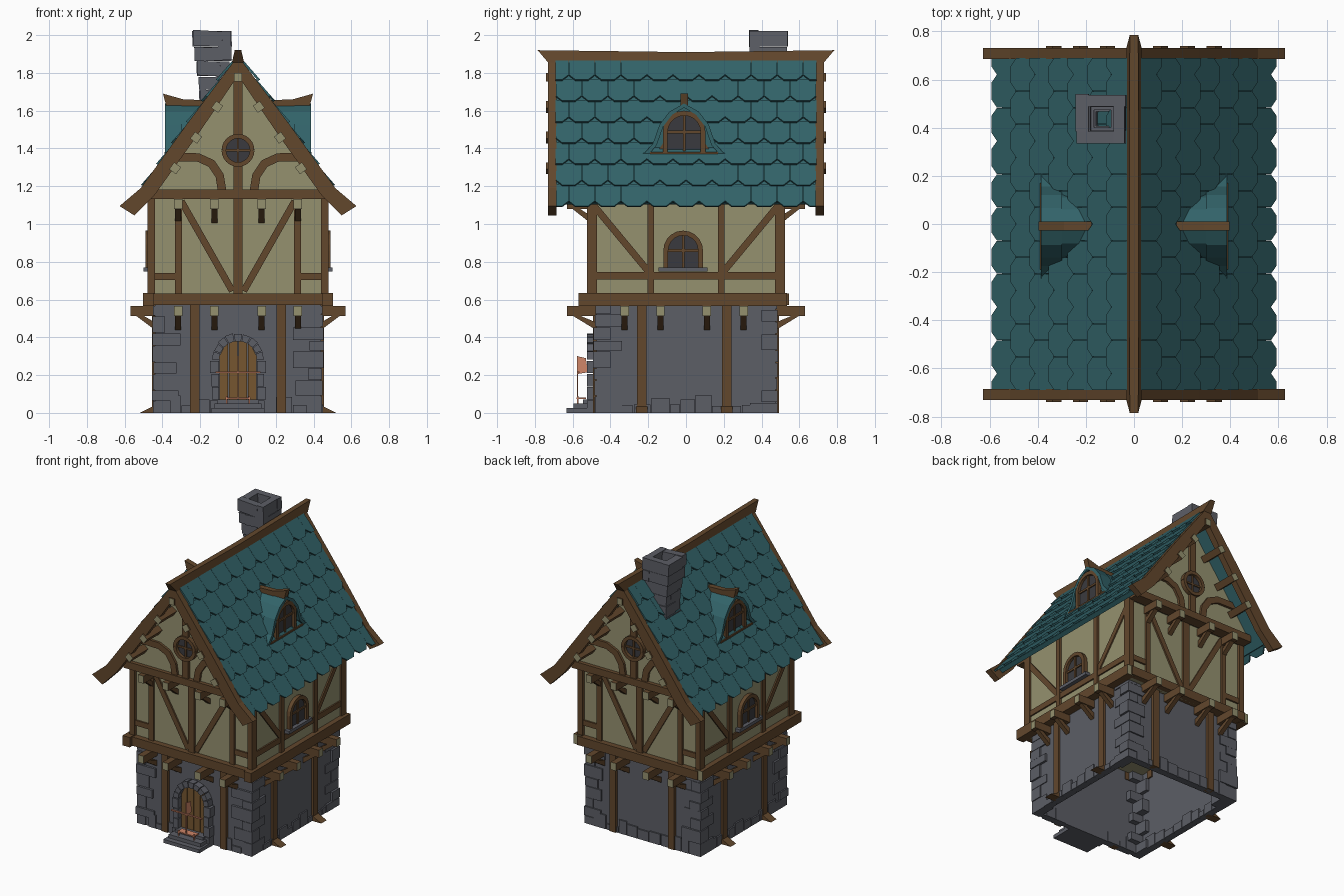
import bpy, bmesh, math, random
from mathutils import Vector, Matrix

random.seed(4)
cube = bpy.data.objects.get("Cube")
if cube:
    bpy.data.objects.remove(cube)


def material(name, rgb):
    lin = [((c / 255 + 0.055) / 1.055) ** 2.4 for c in rgb] + [1]
    m = bpy.data.materials.new(name)
    m.use_nodes = True
    m.diffuse_color = lin
    m.node_tree.nodes["Principled BSDF"].inputs["Base Color"].default_value = lin
    return m


WOOD = material("timber brown", (98, 71, 44))
PLASTER = material("cream plaster", (149, 145, 111))
STONE = material("grey stone", (92, 94, 102))
TEAL = material("teal shingle", (50, 99, 105))
GLASS = material("dark glass", (58, 58, 62))
DOOR = material("door wood", (118, 86, 48))
COPPER = material("copper", (208, 134, 104))


def end(s):   # facade facing -y or +y
    return lambda u, v, d: (u, s * d, v)


def side(s):  # facade facing +x or -x
    return lambda u, v, d: (s * d, u, v)


def profile(place):  # outline given as depth and height, extruded sideways
    return lambda d, v, u: place(u, v, d)


class Part:
    def __init__(self, name, *mats):
        self.name, self.mats, self.bm = name, mats, bmesh.new()

    def prism(self, pts, place, d0, d1, cap=0):
        rings = [[self.bm.verts.new(place(u, v, d)) for u, v in pts] for d in (d0, d1)]
        self.bm.faces.new(rings[0][::-1])
        self.bm.faces.new(rings[1]).material_index = cap
        for i in range(len(pts)):
            j = (i + 1) % len(pts)
            self.bm.faces.new((rings[0][i], rings[0][j], rings[1][j], rings[1][i]))

    def rect(self, place, u0, u1, v0, v1, d0, d1, cap=0):
        self.prism([(u0, v0), (u1, v0), (u1, v1), (u0, v1)], place, d0, d1, cap)

    def ribbon(self, path, width, place, d0, d1):
        left, right = [], []
        for i, p in enumerate(path):
            a, b = path[max(i - 1, 0)], path[min(i + 1, len(path) - 1)]
            t = Vector((b[0] - a[0], b[1] - a[1])).normalized() * width / 2
            left.append((p[0] - t.y, p[1] + t.x))
            right.append((p[0] + t.y, p[1] - t.x))
        self.prism(left + right[::-1], place, d0, d1)

    def finish(self):
        bmesh.ops.recalc_face_normals(self.bm, faces=self.bm.faces)
        mesh = bpy.data.meshes.new(self.name)
        self.bm.to_mesh(mesh)
        self.bm.free()
        for m in self.mats:
            mesh.materials.append(m)
        ob = bpy.data.objects.new(self.name, mesh)
        bpy.context.collection.objects.link(ob)


def arc(cu, cv, r, a0, a1, n=10):
    angles = [math.radians(a0 + (a1 - a0) * i / n) for i in range(n + 1)]
    return [(cu + r * math.cos(a), cv + r * math.sin(a)) for a in angles]


def arch(u, z0, spring, r):
    return [(u + r, z0)] + arc(u, spring, r, 0, 180) + [(u - r, z0)]


ENDS, SIDES = [end(-1), end(1)], [side(1), side(-1)]

# Ground floor walls, open underneath
walls = Part("ground_walls", STONE)
for p in ENDS:
    walls.rect(p, -0.44, 0.44, 0, 0.57, 0.44, 0.475)
for p in SIDES:
    walls.rect(p, -0.44, 0.44, 0, 0.57, 0.41, 0.44)
walls.finish()

# Corner stones and stones along the foot of the walls
quoins = Part("corner_stones", STONE)
for sx in (-1, 1):
    for sy in (-1, 1):
        z, k = 0, 0
        while z < 0.55:
            h = min(random.uniform(0.055, 0.095), 0.57 - z)
            lx, ly = (0.14, 0.08) if k % 2 else (0.08, 0.14)
            lx += random.uniform(-0.02, 0.02)
            ox, oy = random.uniform(0.445, 0.456), random.uniform(0.479, 0.492)
            place = lambda u, v, d: (sx * u, sy * v, d)
            quoins.rect(place, 0.45 - lx, ox, 0.48 - ly, oy, z, z + h - 0.004)
            z, k = z + h, k + 1
quoins.finish()
base = Part("base_stones", STONE)
for place, wall in zip(ENDS + SIDES, (0.475, 0.475, 0.44, 0.44)):
    u = -0.36
    while u < 0.36:
        w = random.uniform(0.05, 0.1)
        if place is not ENDS[0] or abs(u + w / 2) > 0.18:
            base.rect(place, u, u + w - 0.005, 0, random.uniform(0.035, 0.1), wall - 0.04, wall + 0.01)
        u += w
base.finish()

# Ground floor posts and their feet
posts = Part("ground_posts", WOOD)
for p in ENDS:
    for u in (-0.228, 0.228):
        posts.rect(p, u - 0.025, u + 0.025, 0, 0.57, 0.45, 0.493)
for p in SIDES:
    for u in (-0.235, 0.215):
        posts.rect(p, u - 0.025, u + 0.025, 0, 0.57, 0.42, 0.455)
        posts.prism([(0.44, 0), (0.52, 0), (0.45, 0.035)], profile(p), u - 0.03, u + 0.03)
posts.finish()

# Jetty joists with pale ends and braces
joists = Part("jetty_joists", WOOD, PLASTER)


def joist(p, u, wall, reach, top):
    joists.rect(p, u - 0.022, u + 0.022, top - 0.053, top, wall - 0.04, reach, 1)
    z, d = top - 0.053, reach - 0.03
    joists.prism([(wall, z - 0.075), (wall, z - 0.035), (d - 0.04, z), (d, z)], profile(p), u - 0.016, u + 0.016)


for p in ENDS:
    for u in (-0.317, -0.125, 0.125, 0.317):
        joist(p, u, 0.475, 0.63, 0.567)
        joist(p, u, 0.505, 0.63, 1.132)
for p in SIDES:
    for u in (-0.325, -0.135, 0.11, 0.305):
        joist(p, u, 0.44, 0.57, 0.567)
joists.finish()

# Upper floor and gable body
body = Part("upper_walls", PLASTER)
body.rect(end(1), -0.465, 0.465, 0.57, 1.15, -0.505, 0.505)
body.prism([(-0.46, 1.14), (0.46, 1.14), (0.46, 1.2), (0, 1.82), (-0.46, 1.2)], end(1), -0.57, 0.57)
body.finish()

# Timber frame
frame = Part("timber_frame", WOOD, PLASTER)
for p in ENDS:
    frame.rect(p, -0.47, 0.47, 0.57, 0.632, 0.47, 0.545)
    frame.rect(p, -0.475, 0.475, 1.132, 1.182, 0.52, 0.597)
    frame.rect(p, -0.024, 0.024, 0.63, 1.135, 0.49, 0.522)
    frame.rect(p, -0.024, 0.024, 1.18, 1.31, 0.56, 0.59)
    frame.rect(p, -0.024, 0.024, 1.47, 1.8, 0.56, 0.59)
    for s in (-1, 1):
        frame.rect(p, s * 0.315 - 0.018, s * 0.315 + 0.018, 0.63, 1.135, 0.49, 0.52)
        frame.rect(p, s * 0.33, s * 0.45, 0.703, 0.74, 0.49, 0.517)
        frame.ribbon([(s * 0.3, 1.12), (s * 0.03, 0.645)], 0.036, p, 0.49, 0.516)
        frame.ribbon([(s * u, v) for u, v in ((0.085, 1.18), (0.097, 1.255), (0.14, 1.32),
                                            (0.21, 1.352), (0.35, 1.355))], 0.045, p, 0.56, 0.587)
        frame.rect(p, s * 0.44, s * 0.478, 0.63, 1.15, 0.47, 0.525)
for p in SIDES:
    frame.rect(profile(p), 0.445, 0.502, 0.567, 0.636, -0.57, 0.535, 1)
    frame.rect(p, -0.5, 0.5, 0.705, 0.745, 0.455, 0.475)
    for u in (-0.187, 0.187):
        frame.rect(p, u - 0.018, u + 0.018, 0.63, 1.18, 0.455, 0.48)
    for s in (-1, 1):
        frame.ribbon([(s * 0.49, 1.1), (s * 0.2, 0.75)], 0.036, p, 0.455, 0.474)
frame.finish()

# Roof deck and overlapping shingles
TOP, EAVE = Vector((0.01, 1.875)), Vector((0.565, 1.095))
run = (EAVE - TOP).normalized()
ROWS, W, H = 7, 0.138, (EAVE - TOP).length / 7
roof = Part("shingle_roof", TEAL)
for sx in (-1, 1):
    def slope(u, s, n, tilt=0.0, s0=0.0):
        n += tilt * (s - s0)
        return (sx * (TOP.x + run.x * s - run.y * n), u, TOP.y + run.y * s + run.x * n)

    roof.rect(slope, -0.69, 0.69, 0, ROWS * H - 0.03, -0.03, 0)
    for r in range(ROWS):
        s0, s1 = r * H, (r + 1) * H + 0.015
        place = lambda u, s, n: slope(u, s, n, 0.1, s0)
        for k in range(-6, 7):
            c = (k + 0.5 * (r % 2)) * W
            if abs(c) > 0.74:
                continue
            tile = [(-0.5, s0), (0.5, s0), (0.5, s1 - 0.035), (0.25, s1), (-0.25, s1), (-0.5, s1 - 0.035)]
            pts = [(max(-0.69, min(0.69, c + u * W * 0.99)), s) for u, s in tile]
            if abs(c) > 0.66:  # half tile at the verge
                e = math.copysign(0.69, c)
                b = c - math.copysign(W / 2, c)
                pts = [(b, s0), (e, s0), (e, s1), ((b + e) / 2, s1), (b, s1 - 0.035)]
            roof.prism(pts, place, -0.004, 0.008)
roof.finish()

# Bargeboards, purlin ends and ridge beam
barge = Part("bargeboards", WOOD)
board = [(0, 1.89), (0.27, 1.53), (0.515, 1.19), (0.627, 1.095), (0.548, 1.045), (0.44, 1.155), (0.215, 1.47), (0, 1.785)]
purlins = Part("purlins", WOOD, PLASTER)
for p in ENDS:
    for s in (-1, 1):
        barge.prism([(s * u, v) for u, v in board], p, 0.685, 0.73)
        for u, v in ((0.11, 1.62), (0.222, 1.457), (0.333, 1.295)):
            purlins.prism(arc(s * u, v, 0.032, 45 - s * 54, 315 - s * 54, 3), p, 0.5, 0.74, 1)
    purlins.rect(p, -0.02, 0.02, 1.755, 1.8, 0.5, 0.74, 1)
barge.finish()
purlins.finish()
ridge = Part("ridge_beam", WOOD)
for s in (-1, 1):
    ridge.prism([(0, 1.855), (0.73, 1.855), (0.785, 1.92), (0, 1.91)], lambda d, v, u:
                (u * (1 - (v - 1.855) * 7), s * d, v), -0.032, 0.032)
ridge.finish()

# Windows
win = Part("window_frames", WOOD)
glass = Part("window_glass", GLASS)
sills = Part("window_sills", STONE)


def window(p, u, z0, spring, r, d):
    glass.prism(arch(u, z0, spring, r), p, d - 0.02, d + 0.006)
    win.ribbon(arch(u, z0, spring, r), 0.026, p, d - 0.02, d + 0.024)
    win.rect(p, u - 0.007, u + 0.007, z0, spring + r, d, d + 0.014)
    win.rect(p, u - r, u + r, spring - 0.007, spring + 0.007, d, d + 0.014)


for p in SIDES:
    window(p, -0.015, 0.765, 0.86, 0.092, 0.467)
    sills.rect(p, -0.145, 0.115, 0.748, 0.77, 0.46, 0.5)
    window(p, -0.01, 1.375, 1.487, 0.1, 0.362)
    win.prism([(-0.2, 1.357), (0.18, 1.357), (0.13, 1.385), (0.1, 1.43), (-0.12, 1.43), (-0.15, 1.385)], p, 0.34, 0.366)
    win.rect(p, -0.19, 0.17, 1.357, 1.38, 0.34, 0.39)
for p in ENDS:
    glass.prism(arc(0, 1.39, 0.07, 0, 350, 23), p, 0.56, 0.578)
    for a in (0, 180):
        win.ribbon(arc(0, 1.39, 0.075, a, a + 180, 12), 0.024, p, 0.56, 0.6)
    win.rect(p, -0.006, 0.006, 1.32, 1.46, 0.57, 0.586)
    win.rect(p, -0.07, 0.07, 1.384, 1.396, 0.57, 0.586)
for part in (win, glass, sills):
    part.finish()

# Bell-shaped dormer hoods
hood = Part("dormer_hoods", TEAL)
caps = Part("dormer_ridges", WOOD)
half = [(0.265, 1.352), (0.2, 1.378), (0.155, 1.43), (0.12, 1.53), (0.07, 1.595), (0.0, 1.635)]
bell = half + [(-u, v) for u, v in half[-2::-1]]
for p in SIDES:
    shifted = [(u - 0.01, v) for u, v in bell]
    hood.prism(shifted, p, 0.1, 0.36)
    hood.ribbon([(u, v - 0.008) for u, v in shifted], 0.022, p, 0.3, 0.387)
    caps.prism([(0.16, 1.62), (0.16, 1.655), (0.29, 1.66), (0.397, 1.69), (0.38, 1.625)], profile(p), -0.028, 0.01)
hood.finish()
caps.finish()

# Leaning hollow chimney
chimney = Part("chimney", STONE)
z = 1.54
for k, h in enumerate((0.09, 0.08, 0.07, 0.08, 0.075, 0.085)):
    r = (0.085, 0.078, 0.08, 0.086, 0.098, 0.102)[k]
    for q in range(4):
        j = random.uniform(-0.005, 0.005)
        turn = Matrix.Rotation(q * math.pi / 2, 3, "Z")
        place = lambda u, v, d: Vector((-0.118 - (d - 1.54) * 0.04, 0.437, 0)) + turn @ Vector(
            (u if k % 2 else -u, v, d - u * 0.06 * (q == 0)))
        chimney.rect(place, -r, r - 0.05, -r + j, -r + 0.05, z, z + h - 0.003)
    z += h + 0.001
chimney.finish()

# Plank door, stone surround and steps
front = ENDS[0]
door = Part("plank_door", DOOR)
for k in range(4):
    u0 = -0.1 + k * 0.05
    us = [u0 + 0.002, u0 + 0.025, u0 + 0.048]
    tops = [(u, 0.28 + math.sqrt(max(0, 0.01 - u * u))) for u in us]
    door.prism([(us[2], 0.03), (us[0], 0.03)] + tops, front, 0.47, 0.492)
door.finish()
surround = Part("door_surround", STONE)
for s in (-1, 1):
    for k in range(4):
        surround.rect(front, s * 0.1, s * random.uniform(0.135, 0.15), k * 0.07, k * 0.07 + 0.066, 0.46, 0.525)
for k in range(9):
    r = random.uniform(0.135, 0.145)
    a0, a1 = k * 20 + 1, k * 20 + 19
    surround.prism(arc(0, 0.28, 0.1, a0, a1, 1) + arc(0, 0.28, r, a1, a0, 1), front, 0.46, 0.525)
surround.finish()
steps = Part("door_steps", STONE)
for w, z0, z1, d in ((0.14, 0, 0.025, 0.632), (0.125, 0.025, 0.05, 0.595), (0.11, 0.05, 0.07, 0.545)):
    steps.rect(front, -w, w, z0, z1, 0.47, d)
steps.finish()

# Copper fittings before the door
fitting = Part("copper_fittings", COPPER)
fitting.rect(front, -0.12, 0.12, 0.21, 0.218, 0.565, 0.577)
fitting.rect(front, -0.065, 0.065, 0.074, 0.082, 0.53, 0.58)
for u in (-0.06, 0.06):
    fitting.rect(front, u - 0.004, u + 0.004, 0.05, 0.09, 0.57, 0.578)
fitting.rect(front, -0.003, 0.003, 0.08, 0.3, 0.572, 0.578)
fitting.prism([(0.578, 0.3), (0.53, 0.29), (0.52, 0.215), (0.578, 0.205)], profile(front), -0.003, 0.003)
fitting.finish()
